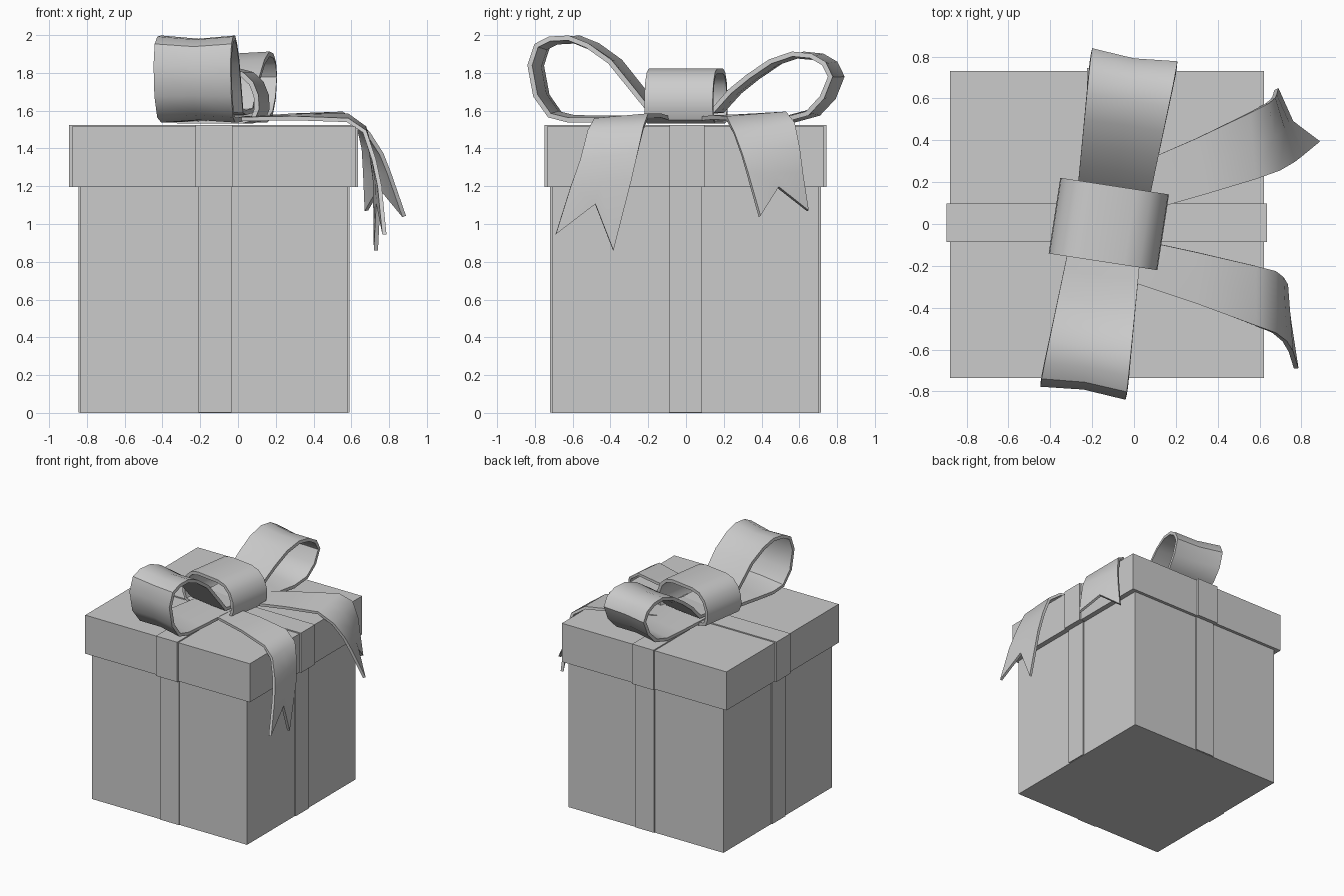
import bpy
import bmesh
import math
from mathutils import Vector

cube = bpy.data.objects.get("Cube")
if cube:
    bpy.data.objects.remove(cube, do_unlink=True)

GREY = (0.6, 0.6, 0.6, 1.0)
grey = bpy.data.materials.new("plain grey")
grey.use_nodes = True
grey.diffuse_color = GREY
grey.node_tree.nodes["Principled BSDF"].inputs["Base Color"].default_value = GREY


def finish(name, bm):
    """Turn a bmesh into a named object in the shared material."""
    bmesh.ops.recalc_face_normals(bm, faces=bm.faces)
    mesh = bpy.data.meshes.new(name)
    bm.to_mesh(mesh)
    bm.free()
    mesh.materials.append(grey)
    obj = bpy.data.objects.new(name, mesh)
    bpy.context.collection.objects.link(obj)
    return obj


def box(name, x, y, z):
    """Box between the given (low, high) limits."""
    bm = bmesh.new()
    bmesh.ops.create_cube(bm, size=1)
    for v in bm.verts:
        v.co = Vector([(lo + hi) / 2 + c * (hi - lo)
                       for c, (lo, hi) in zip(v.co, (x, y, z))])
    return finish(name, bm)


def ribbon(name, rows, closed=False, thickness=0.026):
    """Skin a strip through rows of points, thicken it and smooth it."""
    bm = bmesh.new()
    grid = [[bm.verts.new(p) for p in row] for row in rows]
    following = grid[1:] + grid[:1] if closed else grid[1:]
    for a, b in zip(grid, following):
        for i in range(len(a) - 1):
            bm.faces.new((a[i], a[i + 1], b[i + 1], b[i]))
    obj = finish(name, bm)
    solid = obj.modifiers.new("thickness", 'SOLIDIFY')
    solid.thickness = thickness
    solid.offset = 0
    bpy.ops.object.select_all(action='DESELECT')
    bpy.context.view_layer.objects.active = obj
    obj.select_set(True)
    bpy.ops.object.modifier_apply(modifier=solid.name)
    bpy.ops.object.shade_smooth_by_angle(angle=math.radians(40))
    return obj


def turn_with_bow(obj):
    obj.location = (-0.12, 0, 0)
    obj.rotation_euler.z = math.radians(-8.7)


# Box body and lid, each wrapped by two crossing flat bands
box("box_body", (-0.835, 0.58), (-0.71, 0.705), (0, 1.25))
box("body_band_front_back", (-0.21, -0.035), (-0.72, 0.715), (0.002, 1.2))
box("body_band_sides", (-0.845, 0.59), (-0.09, 0.085), (0.002, 1.2))
box("lid", (-0.88, 0.622), (-0.735, 0.73), (1.197, 1.515))
box("lid_band_front_back", (-0.225, -0.03), (-0.75, 0.745), (1.195, 1.524))
box("lid_band_sides", (-0.895, 0.635), (-0.087, 0.098), (1.195, 1.524))


# Bow loops: side profiles of distance from the knot and height
def bow_loop(name, side, profile):
    middle = Vector((0, side * 0.55, 1.74))
    rows = []
    for d, z in profile:
        half = 0.165 + 0.042 * min(1, d / 0.75)
        row = [Vector((x, side * d, z)) for x in (-half, 0, half)]
        pull = 0.07 * min(1, d / 0.5)
        row[1] += (Vector((0, side * d, z)) - middle) * -pull
        rows.append(row)
    turn_with_bow(ribbon(name, rows))


bow_loop("front_bow_loop", -1, [
    (0, 1.59), (0.17, 1.6), (0.25, 1.7), (0.38, 1.86), (0.5, 1.945),
    (0.6, 1.985), (0.7, 1.98), (0.77, 1.945), (0.805, 1.84),
    (0.775, 1.68), (0.7, 1.575), (0.6, 1.55), (0.45, 1.55), (0, 1.56)])
bow_loop("back_bow_loop", 1, [
    (0, 1.59), (0.17, 1.6), (0.26, 1.7), (0.36, 1.78), (0.48, 1.86),
    (0.6, 1.9), (0.7, 1.89), (0.77, 1.85), (0.805, 1.78),
    (0.76, 1.67), (0.68, 1.585), (0.55, 1.55), (0.4, 1.55), (0, 1.56)])

# Knot: a wide flattened ring around the loops
half_knot = [(0.1, 1.81), (0.17, 1.793), (0.22, 1.745), (0.246, 1.68),
             (0.25, 1.61), (0.23, 1.56), (0.17, 1.545)]
knot_ring = half_knot + [(-x, z) for x, z in reversed(half_knot)]
turn_with_bow(ribbon("bow_knot", [[(x, y, z) for y in (-0.183, 0.183)]
                                  for x, z in knot_ring], closed=True))


# Tails: two long edges, joined with a notched end
def tail(name, edge_a, edge_b):
    rows = []
    for a, b in zip(edge_a, edge_b):
        a, b = Vector(a), Vector(b)
        rows.append([a, (a + b) / 2, b])
    rows[-1][1] = rows[-1][1].lerp(rows[-2][1], 0.65)
    ribbon(name, rows, thickness=0.022)


tail("front_tail",
     [(0, -0.28, 1.555), (0.3, -0.38, 1.56), (0.58, -0.485, 1.55),
      (0.67, -0.52, 1.49), (0.72, -0.56, 1.34), (0.75, -0.61, 1.2),
      (0.775, -0.69, 0.945)],
     [(0, -0.07, 1.555), (0.3, -0.135, 1.575), (0.58, -0.2, 1.575),
      (0.67, -0.225, 1.51), (0.705, -0.255, 1.38), (0.725, -0.29, 1.23),
      (0.73, -0.385, 0.86)])
tail("back_tail",
     [(0, 0.045, 1.555), (0.35, 0.145, 1.565), (0.58, 0.215, 1.56),
      (0.69, 0.255, 1.48), (0.76, 0.295, 1.37), (0.8, 0.325, 1.27),
      (0.88, 0.39, 1.04)],
     [(0, 0.28, 1.555), (0.3, 0.41, 1.575), (0.55, 0.53, 1.585),
      (0.635, 0.575, 1.53), (0.665, 0.6, 1.4), (0.672, 0.615, 1.27),
      (0.68, 0.645, 1.07)])
